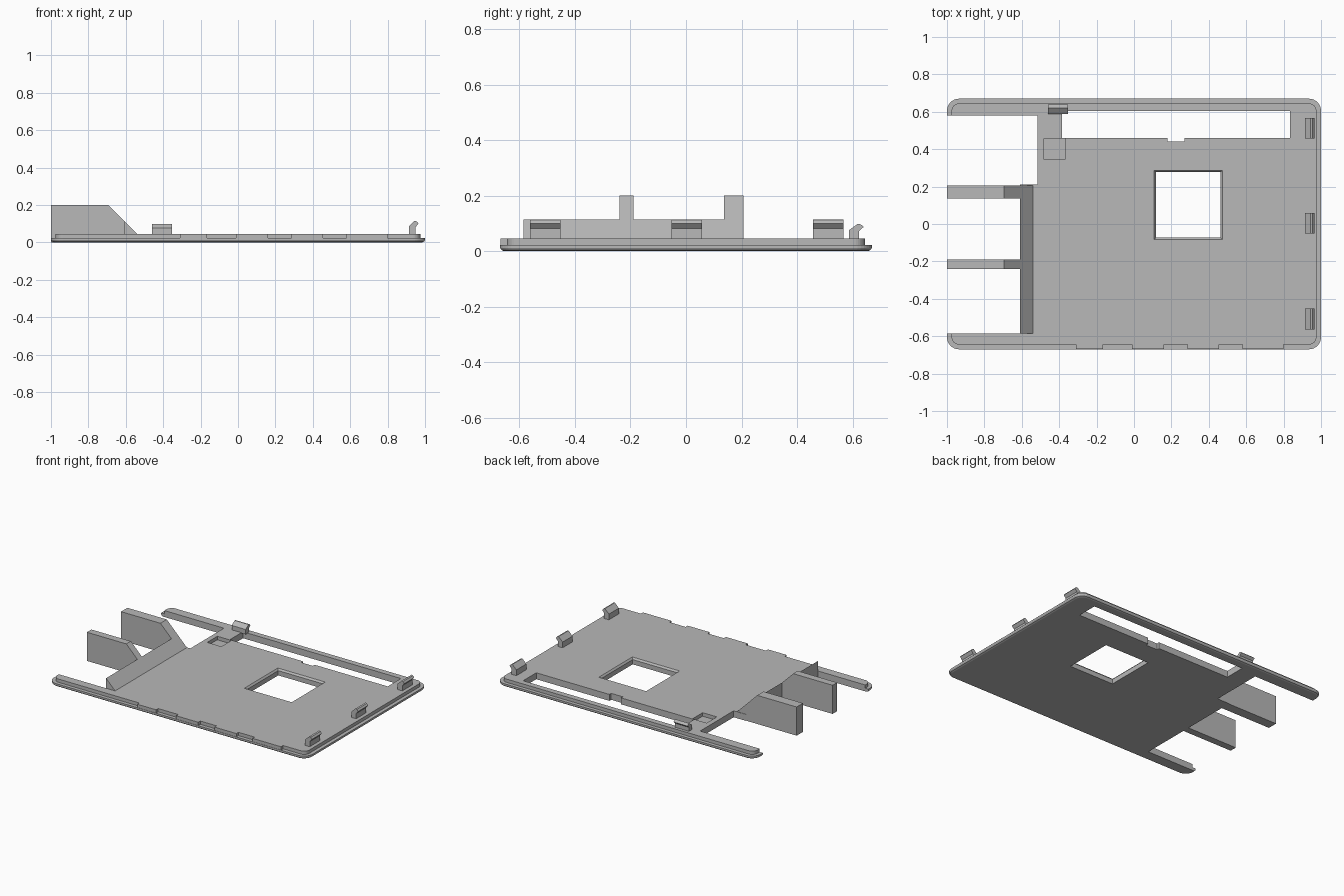
import bpy, bmesh, math

if "Cube" in bpy.data.objects:
    bpy.data.objects.remove(bpy.data.objects["Cube"])

grey = bpy.data.materials.new("plastic grey")
grey.use_nodes = True
colour = (0.48, 0.48, 0.48, 1)
grey.diffuse_color = colour
grey.node_tree.nodes["Principled BSDF"].inputs["Base Color"].default_value = colour


def finish(name, bm):
    bmesh.ops.recalc_face_normals(bm, faces=bm.faces)
    mesh = bpy.data.meshes.new(name)
    bm.to_mesh(mesh)
    bm.free()
    mesh.materials.append(grey)
    obj = bpy.data.objects.new(name, mesh)
    bpy.context.collection.objects.link(obj)
    return obj


def loft(name, rings):
    """Join equal rings of points into a closed solid."""
    bm = bmesh.new()
    loops = [[bm.verts.new(p) for p in ring] for ring in rings]
    n = len(loops[0])
    for a, b in zip(loops, loops[1:]):
        for i in range(n):
            j = (i + 1) % n
            bm.faces.new((a[i], a[j], b[j], b[i]))
    bm.faces.new(loops[0])
    bm.faces.new(loops[-1])
    return finish(name, bm)


def rect(x0, x1, y0, y1, z):
    return [(x0, y0, z), (x1, y0, z), (x1, y1, z), (x0, y1, z)]


def box(name, x0, x1, y0, y1, z0, z1):
    return loft(name, [rect(x0, x1, y0, y1, z0), rect(x0, x1, y0, y1, z1)])


def side_profile(name, points, y0, y1):
    """Extrude an x-z profile along y."""
    return loft(name, [[(x, y, z) for x, z in points] for y in (y0, y1)])


def rounded_ring(inset, z, steps=8):
    r = 0.065 - inset
    cx, cy = 1 - 0.065, 0.67 - 0.065
    ring = []
    for q, (sx, sy) in enumerate(((1, 1), (-1, 1), (-1, -1), (1, -1))):
        for i in range(steps + 1):
            a = math.pi / 2 * (q + i / steps)
            ring.append((sx * cx + r * math.cos(a), sy * cy + r * math.sin(a), z))
    return ring


def cut(target, cutter):
    mod = target.modifiers.new("cut", "BOOLEAN")
    mod.operation = "DIFFERENCE"
    mod.solver = "EXACT"
    mod.object = cutter
    bpy.context.view_layer.objects.active = target
    bpy.ops.object.modifier_apply(modifier=mod.name)
    bpy.data.objects.remove(cutter)


# Cover plate with rounded lower edge and stepped rim
TOP = 0.045
sections = [(0.015, 0), (0.005, 0.004), (0, 0.012), (0, 0.022), (0.025, 0.022), (0.025, TOP)]
plate = loft("cover_plate", [rounded_ring(i, z) for i, z in sections])

# Openings: side bay, bay behind the fins, long slot with notch, pocket
for x0, x1, y0, y1, z0 in [
    (-1.2, -0.61, -0.585, 0.3, -0.1),
    (-1.2, -0.515, 0.21, 0.58, -0.1),
    (-0.385, 0.835, 0.46, 0.605, -0.1),
    (0.18, 0.27, 0.44, 0.5, -0.1),
    (-0.48, -0.37, 0.345, 0.457, 0.02),
]:
    cut(plate, box("opening_cutter", x0, x1, y0, y1, z0, 0.2))

# Square window with a bevelled upper edge
inner = (0.117, 0.463, -0.073, 0.277)
outer = (0.107, 0.473, -0.083, 0.287)
cut(plate, loft("window_cutter", [
    rect(*inner, -0.1), rect(*inner, 0.033), rect(*outer, TOP), rect(*outer, 0.1)]))

# Front rim tabs
for x0, x1 in [(-0.31, -0.165), (-0.01, 0.16), (0.285, 0.455), (0.58, 0.8)]:
    box("front_tab", x0, x1, -0.668, -0.64, 0.015, TOP)

# Sloped ridge and the two upright fins
side_profile("sloped_ridge", [(-0.61, 0.03), (-0.54, 0.03), (-0.54, TOP), (-0.61, 0.115)],
             -0.585, 0.207)
fin = [(-1, 0), (-0.6, 0), (-0.6, 0.105), (-0.695, 0.2), (-1, 0.2)]
for y0, y1 in [(-0.24, -0.19), (0.137, 0.207)]:
    side_profile("fin", fin, y0, y1)

# Snap clips: a post with a hook leaning outward
hook = [(0, -0.005), (0, 0.04), (0.031, 0.07), (0.042, 0.067), (0.052, 0.055),
        (0.036, 0.036), (0.036, -0.005)]
for y in (-0.508, 0.003, 0.513):
    side_profile("right_clip", [(0.913 + u, TOP + v) for u, v in hook], y - 0.055, y + 0.055)
loft("back_clip", [[(x, 0.588 + u, TOP + v * 0.77) for u, v in hook] for x in (-0.46, -0.352)])
